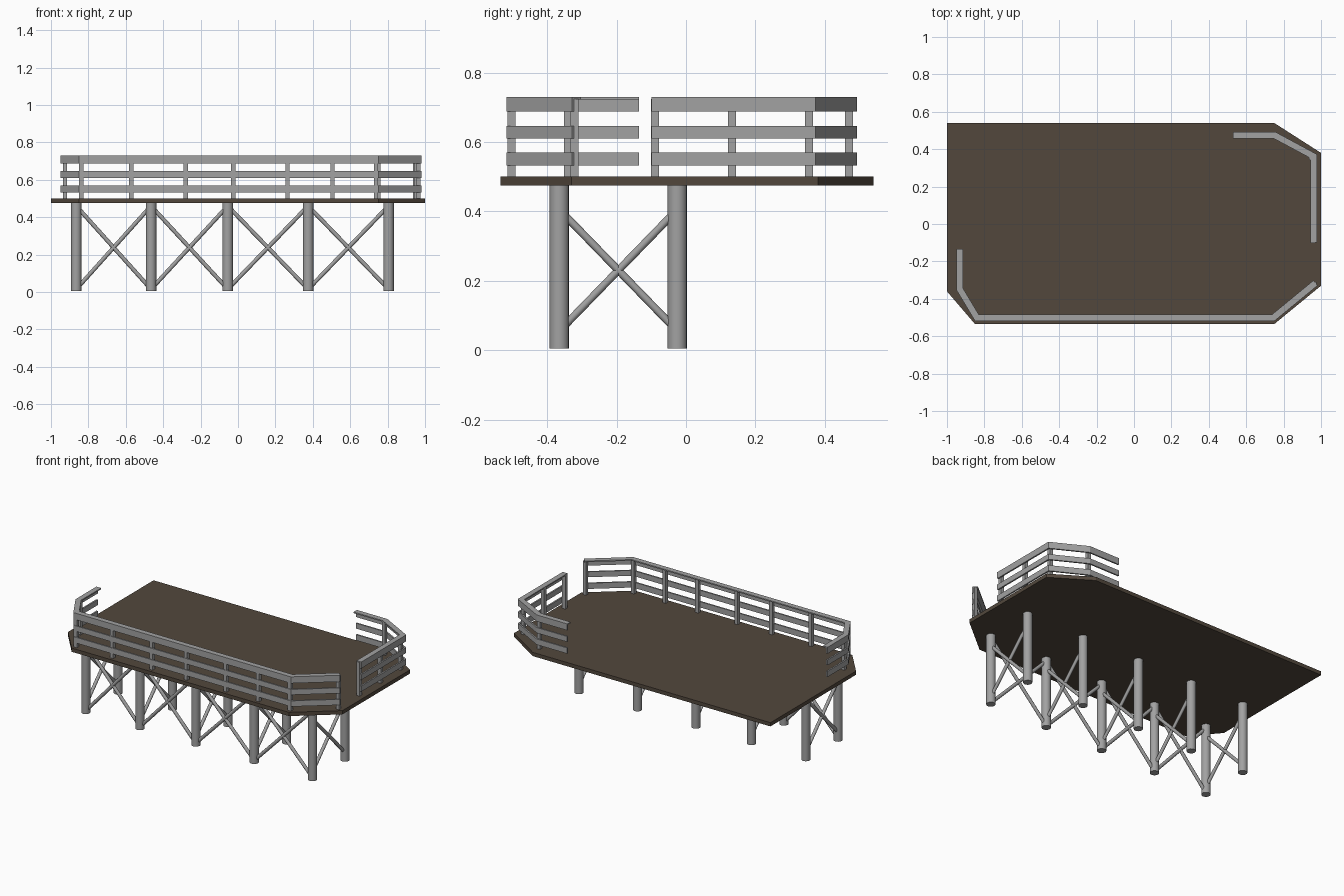
import bpy, bmesh, math
from mathutils import Vector

if "Cube" in bpy.data.objects:
    bpy.data.objects.remove(bpy.data.objects["Cube"])


def material(name, rgb):
    m = bpy.data.materials.new(name)
    m.diffuse_color = (*rgb, 1)
    m.use_nodes = True
    m.node_tree.nodes["Principled BSDF"].inputs["Base Color"].default_value = m.diffuse_color
    return m


BROWN = material("deck brown", (0.085, 0.064, 0.046))
GREY = material("weathered grey", (0.36, 0.36, 0.36))


def finish(name, bm, mat):
    bmesh.ops.recalc_face_normals(bm, faces=bm.faces)
    me = bpy.data.meshes.new(name)
    bm.to_mesh(me)
    bm.free()
    me.materials.append(mat)
    ob = bpy.data.objects.new(name, me)
    bpy.context.collection.objects.link(ob)
    return ob


def prism(name, outline, z0, z1, mat):
    bm = bmesh.new()
    f = bm.faces.new([bm.verts.new((x, y, z0)) for x, y in outline])
    ext = bmesh.ops.extrude_face_region(bm, geom=[f])["geom"]
    for v in ext:
        if isinstance(v, bmesh.types.BMVert):
            v.co.z = z1
    return finish(name, bm, mat)


def offset(path, d):
    """Mitred parallel of a path, positive d to the right of travel."""
    pts = [Vector(p) for p in path]
    out = []
    for i, p in enumerate(pts):
        dirs = []
        if i > 0:
            dirs.append((p - pts[i - 1]).normalized())
        if i < len(pts) - 1:
            dirs.append((pts[i + 1] - p).normalized())
        ns = [Vector((t.y, -t.x)) for t in dirs]
        n = sum(ns, Vector((0, 0))).normalized()
        out.append(p + n * d / n.dot(ns[0]))
    return out


def rail(name, path, d0, d1, z0, z1):
    prism(name, offset(path, d0) + offset(path, d1)[::-1], z0, z1, GREY)


def rod(name, a, b, r, sides):
    a, b = Vector(a), Vector(b)
    bpy.ops.mesh.primitive_cylinder_add(vertices=sides, radius=r, depth=(b - a).length,
                                        location=(a + b) / 2)
    ob = bpy.context.object
    ob.name = name
    ob.rotation_mode = 'QUATERNION'
    ob.rotation_quaternion = (b - a).to_track_quat('Z', 'Y')
    ob.data.materials.append(GREY)
    bpy.ops.object.shade_smooth_by_angle(angle=math.radians(50))


# deck platform
prism("deck", [(-1, .54), (-1, -.36), (-.85, -.535), (.75, -.535),
               (1, -.33), (1, .38), (.75, .54)], .475, .5, BROWN)

# support posts and cross braces
xs = [-.865, -.465, -.055, .375, .805]
YF, YB = -.365, -.025
for x in xs:
    rod("front_leg", (x, YF, .004), (x, YF, .476), .028, 16)
    rod("back_leg", (x, YB, .004), (x, YB, .476), .028, 16)
    rod("side_brace", (x, YF, .405), (x, YB, .055), .011, 10)
    rod("side_brace", (x, YF, .055), (x, YB, .405), .011, 10)
for a, b in zip(xs, xs[1:]):
    rod("front_brace", (a, YF, .015), (b, YF, .46), .011, 10)
    rod("front_brace", (a, YF, .46), (b, YF, .015), .011, 10)

# railings: three outer planks and a flat cap following each path
front = [(-.93, -.135), (-.93, -.35), (-.84, -.5), (.745, -.5), (.97, -.315)]
back = [(.96, -.10), (.96, .362), (.75, .475), (.53, .475)]
for label, path in (("front", front), ("back", back)):
    for z0, z1 in ((.532, .57), (.61, .646), (.687, .724)):
        rail(label + "_plank", path, .008, .018, z0, z1)
    rail(label + "_cap", path, -.017, .018, .722, .73)

# railing posts
posts = [(-.925, -.34), (.965, -.322), (.955, -.09), (.955, .133),
         (.948, .355), (.75, .47)]
posts += [(x, -.503) for x in (-.838, -.57, -.28, -.025, .265, .505, .738)]
for x, y in posts:
    h = .0115
    prism("railing_post", [(x - h, y - h), (x + h, y - h), (x + h, y + h), (x - h, y + h)],
          .498, .724, GREY)
